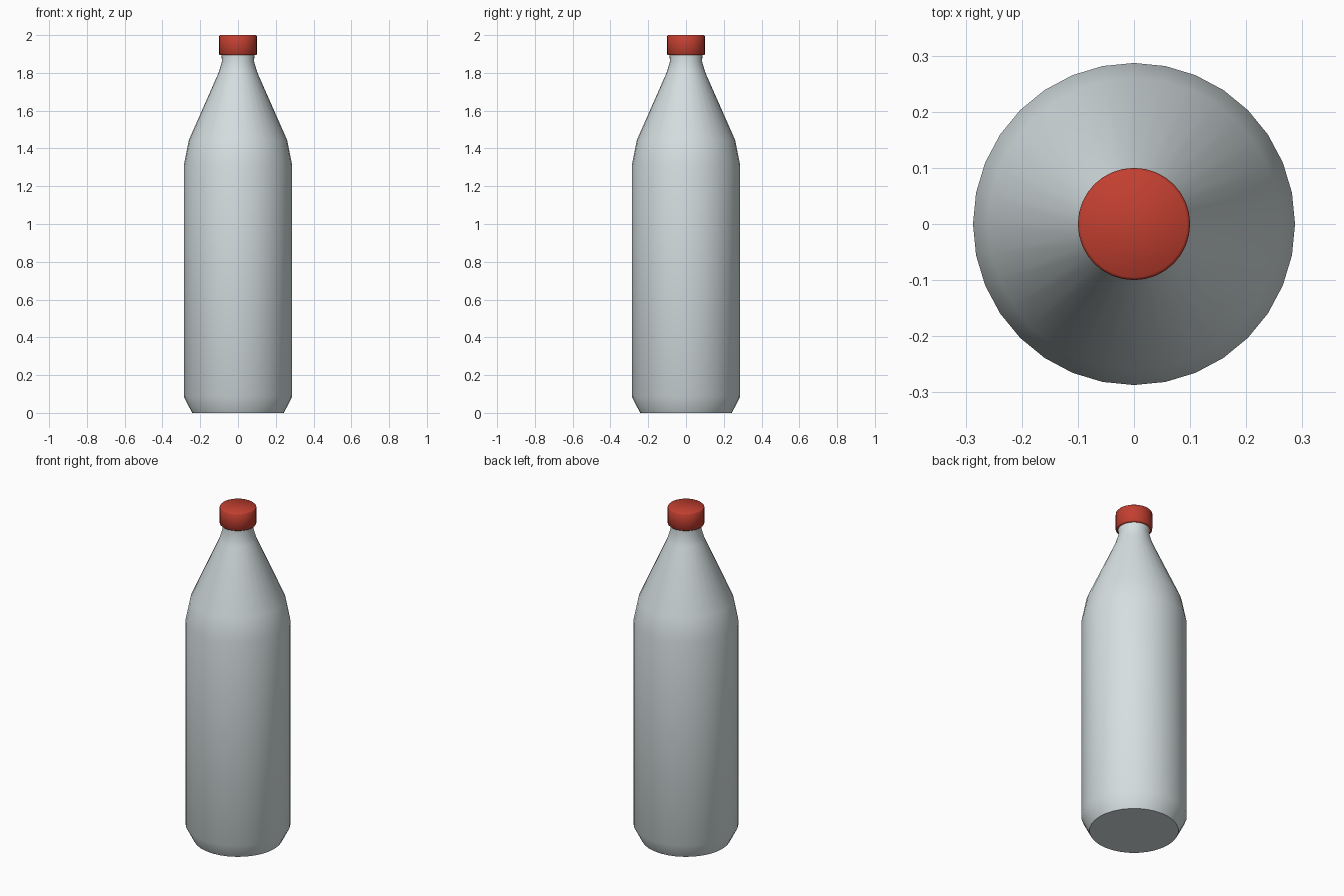
import bpy
import bmesh
import math

SIDES = 32

cube = bpy.data.objects.get("Cube")
if cube:
    bpy.data.objects.remove(cube, do_unlink=True)


def make_material(name, rgb):
    mat = bpy.data.materials.new(name)
    mat.use_nodes = True
    mat.diffuse_color = (*rgb, 1)
    mat.node_tree.nodes["Principled BSDF"].inputs["Base Color"].default_value = (*rgb, 1)
    return mat


def lathe(name, profile, material, angle):
    """Revolve (radius, height) points around z and close both ends."""
    bm = bmesh.new()
    rings = []
    for r, z in profile:
        rings.append([bm.verts.new((r * math.cos(math.tau * i / SIDES),
                                    r * math.sin(math.tau * i / SIDES), z))
                      for i in range(SIDES)])
    for low, high in zip(rings, rings[1:]):
        for i in range(SIDES):
            j = (i + 1) % SIDES
            bm.faces.new((low[i], low[j], high[j], high[i]))
    bm.faces.new(rings[0][::-1])
    bm.faces.new(rings[-1])
    mesh = bpy.data.meshes.new(name)
    bm.to_mesh(mesh)
    bm.free()
    mesh.materials.append(material)
    obj = bpy.data.objects.new(name, mesh)
    bpy.context.collection.objects.link(obj)
    bpy.ops.object.select_all(action="DESELECT")
    obj.select_set(True)
    bpy.context.view_layer.objects.active = obj
    bpy.ops.object.shade_smooth_by_angle(angle=math.radians(angle))
    return obj


pale_grey = make_material("pale_grey", (0.67, 0.74, 0.75))
red = make_material("red", (0.54, 0.05, 0.03))

# Bottle: chamfered foot, straight body, tapered shoulder, short neck
lathe("bottle_body", [(0.243, 0), (0.287, 0.087), (0.287, 1.31), (0.26, 1.445),
                      (0.103, 1.80), (0.085, 1.86), (0.088, 1.91)], pale_grey, 40)

# Cap: short cylinder with softened rims
lathe("bottle_cap", [(0.095, 1.894), (0.1, 1.899), (0.1, 1.995), (0.095, 2.0)], red, 50)
